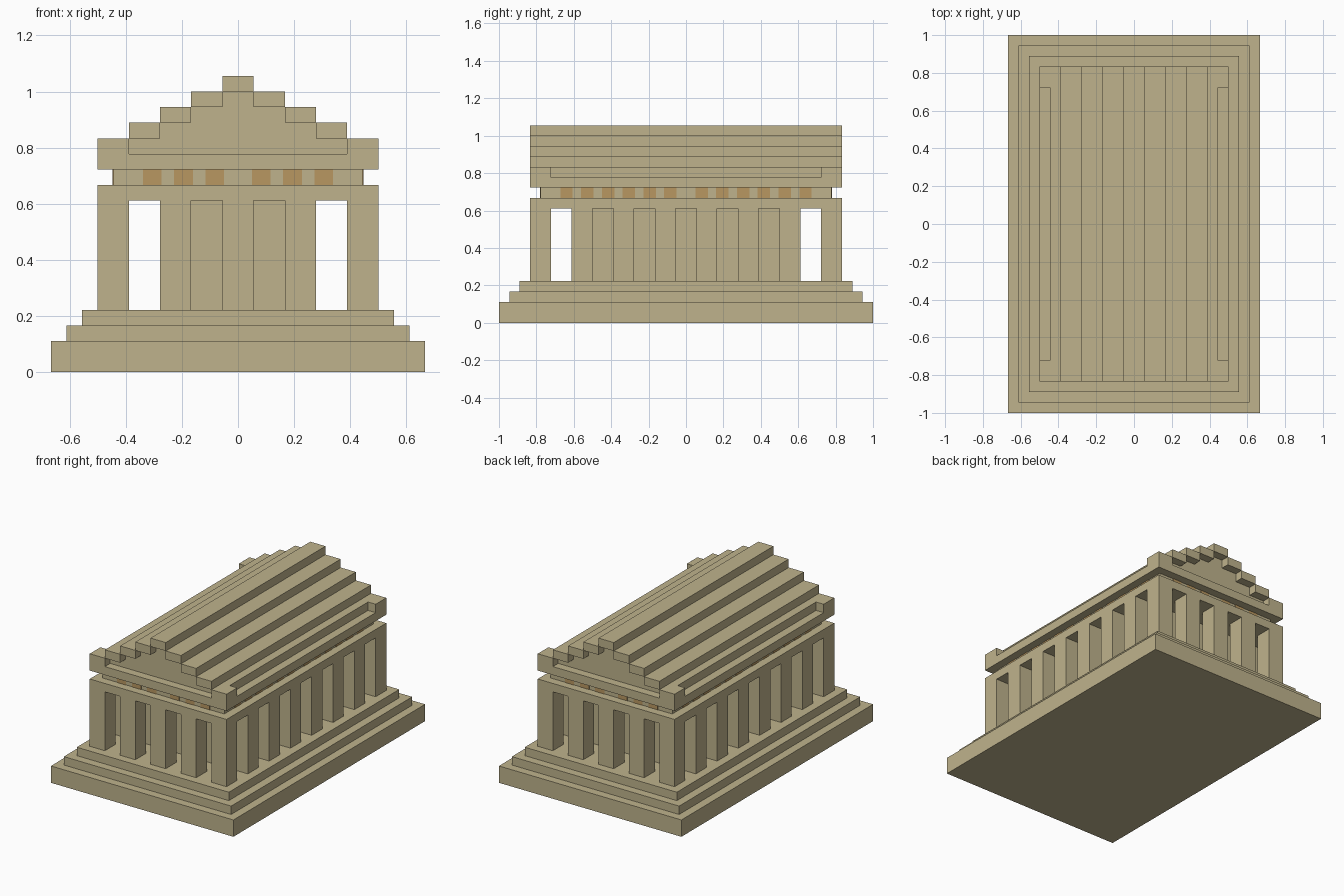
import bpy, bmesh
from mathutils import Vector

cube = bpy.data.objects.get("Cube")
if cube:
    bpy.data.objects.remove(cube, do_unlink=True)

U = 1 / 18  # building module


def material(name, rgb):
    m = bpy.data.materials.new(name)
    m.use_nodes = True
    colour = (*rgb, 1)
    m.diffuse_color = colour
    bsdf = m.node_tree.nodes["Principled BSDF"]
    bsdf.inputs["Base Color"].default_value = colour
    bsdf.inputs["Roughness"].default_value = 0.8
    return m


STONE = material("tan stone", (0.52, 0.45, 0.265))
OCHRE = material("ochre panel", (0.48, 0.31, 0.12))


def finish(name, bm, mat):
    bmesh.ops.recalc_face_normals(bm, faces=bm.faces)
    me = bpy.data.meshes.new(name)
    bm.to_mesh(me)
    bm.free()
    me.materials.append(mat)
    ob = bpy.data.objects.new(name, me)
    bpy.context.scene.collection.objects.link(ob)
    return ob


def boxes(name, spans, mat=STONE):
    """One object from boxes given as (x0, x1, y0, y1, z0, z1) in modules."""
    bm = bmesh.new()
    for x0, x1, y0, y1, z0, z1 in spans:
        lo, hi = Vector((x0, y0, z0)) * U, Vector((x1, y1, z1)) * U
        for v in bmesh.ops.create_cube(bm, size=1)["verts"]:
            v.co = (lo + hi) / 2 + v.co * (hi - lo)
    return finish(name, bm, mat)


def slab(name, hx, hy, z0, z1):
    return boxes(name, [(-hx, hx, -hy, hy, z0, z1)])


# Stepped base
slab("base_bottom_step", 12, 18, 0, 2)
slab("base_middle_step", 11, 17, 2, 3)
slab("base_top_step", 10, 16, 3, 4)

# Inner chamber
slab("inner_chamber", 5, 11, 4, 11)

# Square columns around the edge
spots = {(x, y) for x in range(-8, 9, 4) for y in (-14, 14)}
spots |= {(x, y) for x in (-8, 8) for y in range(-14, 15, 4)}
boxes("columns", [(x - 1, x + 1, y - 1, y + 1, 4, 11) for x, y in sorted(spots)])

# Beam over the columns, frieze and cornice
slab("column_beam", 9, 15, 11, 12)
slab("frieze", 8, 14, 12, 13)
slab("cornice", 9, 15, 13, 14)

# Thin painted panels on all four sides of the frieze
T, H = 0.05, 0.6
panels = []
for s in (-1, 1):
    for i in range(6):
        c = s * (1.5 + 2 * i)
        for t in (-1, 1):
            x0, x1 = sorted((t * 8, t * (8 + T)))
            panels.append((x0, x1, c - H, c + H, 12, 13))
            if i < 3:
                y0, y1 = sorted((t * 14, t * (14 + T)))
                panels.append((c - H, c + H, y0, y1, 12, 13))
boxes("frieze_panels", panels, OCHRE)

# Recessed gable core: stepped profile extruded along the length
right = []
for k in range(4, 0, -1):
    right += [(2 * k - 1, 18 - k), (2 * k - 1, 19 - k)]
profile = right + [(-x, z) for x, z in reversed(right)]
bm = bmesh.new()
face = bm.faces.new([bm.verts.new((x * U, -14 * U, z * U)) for x, z in profile])
ext = bmesh.ops.extrude_face_region(bm, geom=[face])["geom"]
bmesh.ops.translate(bm, vec=(0, 28 * U, 0),
                    verts=[g for g in ext if isinstance(g, bmesh.types.BMVert)])
finish("gable_core", bm, STONE)

# Overhanging roof steps and ridge
steps = []
for s in (-1, 1):
    for k in (1, 2, 3):
        x0, x1 = sorted((s * (2 * k - 1), s * (2 * k + 1)))
        steps.append((x0, x1, -15, 15, 18 - k, 19 - k))
boxes("roof_steps", steps)
boxes("roof_ridge", [(-1, 1, -15, 15, 18, 19)])

# Eaves with raised corner blocks
eaves = []
for s in (-1, 1):
    x0, x1 = sorted((s * 7, s * 8))
    eaves.append((x0, x1, -13, 13, 14, 15))
    x0, x1 = sorted((s * 7, s * 9))
    eaves += [(x0, x1, -15, -13, 14, 15), (x0, x1, 13, 15, 14, 15)]
boxes("eaves", eaves)
